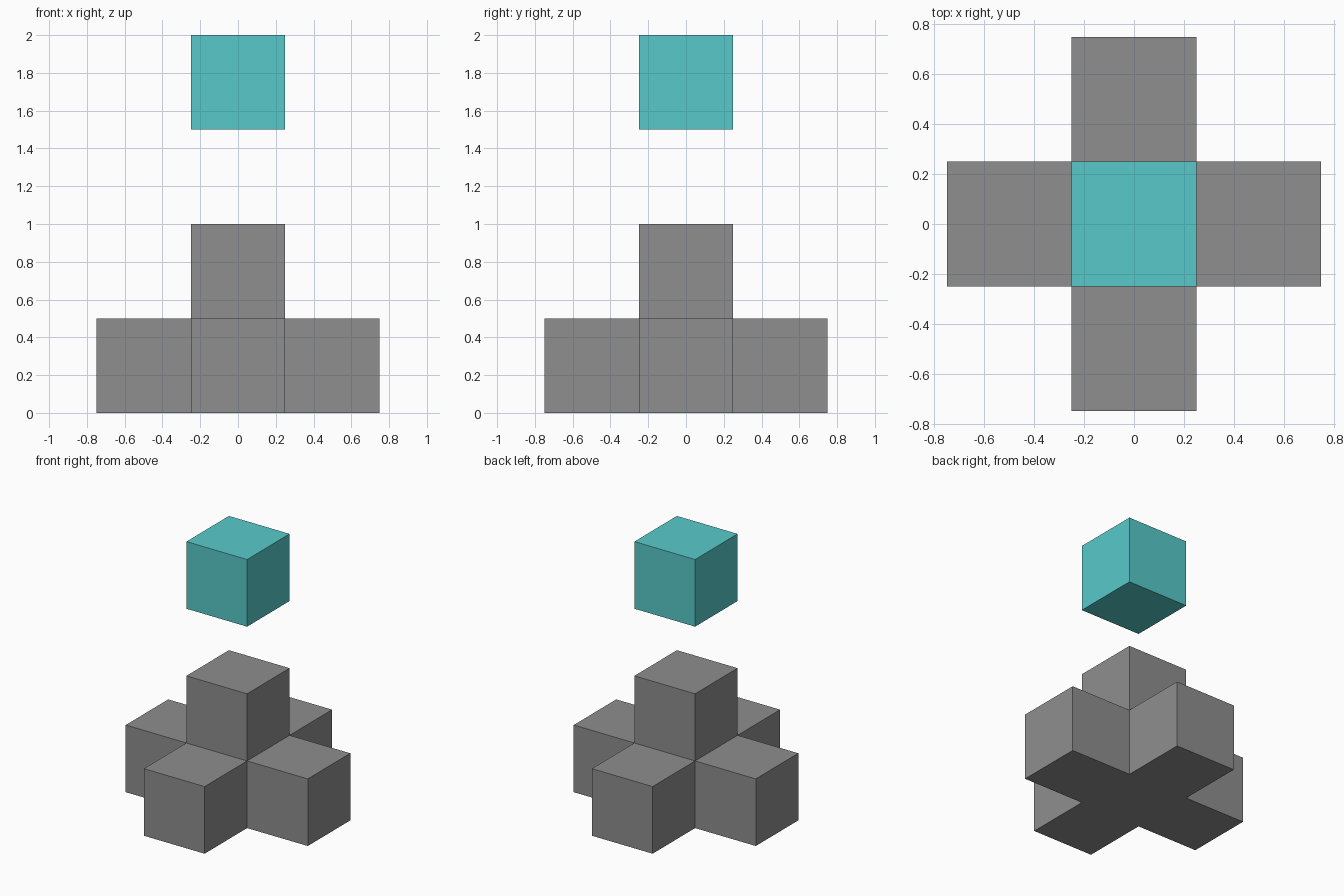
import bpy
import bmesh

if "Cube" in bpy.data.objects:
    bpy.data.objects.remove(bpy.data.objects["Cube"])

S = 0.5  # edge length of every cube


def material(name, rgb):
    m = bpy.data.materials.new(name)
    m.diffuse_color = (*rgb, 1.0)
    m.use_nodes = True
    m.node_tree.nodes["Principled BSDF"].inputs["Base Color"].default_value = m.diffuse_color
    return m


def add_object(name, bm, mat):
    bm.normal_update()
    mesh = bpy.data.meshes.new(name)
    bm.to_mesh(mesh)
    bm.free()
    mesh.materials.append(mat)
    obj = bpy.data.objects.new(name, mesh)
    bpy.context.collection.objects.link(obj)
    return obj


def cube(z):
    bm = bmesh.new()
    bmesh.ops.create_cube(bm, size=S)
    bmesh.ops.translate(bm, verts=bm.verts, vec=(0, 0, z))
    bm.normal_update()
    return bm


grey = material("grey", (0.271, 0.271, 0.271))
teal = material("teal", (0.098, 0.591, 0.591))

# Cross-shaped base: a core cube with every face but the bottom pushed out
bm = cube(S / 2)
faces = [f for f in bm.faces if f.normal.z > -0.5]
for f in bmesh.ops.extrude_discrete_faces(bm, faces=faces)["faces"]:
    f.normal_update()
    bmesh.ops.translate(bm, verts=f.verts[:], vec=f.normal * S)
bmesh.ops.recalc_face_normals(bm, faces=bm.faces[:])
add_object("cross_base", bm, grey)

# Floating cube above
add_object("floating_cube", cube(1.75), teal)
